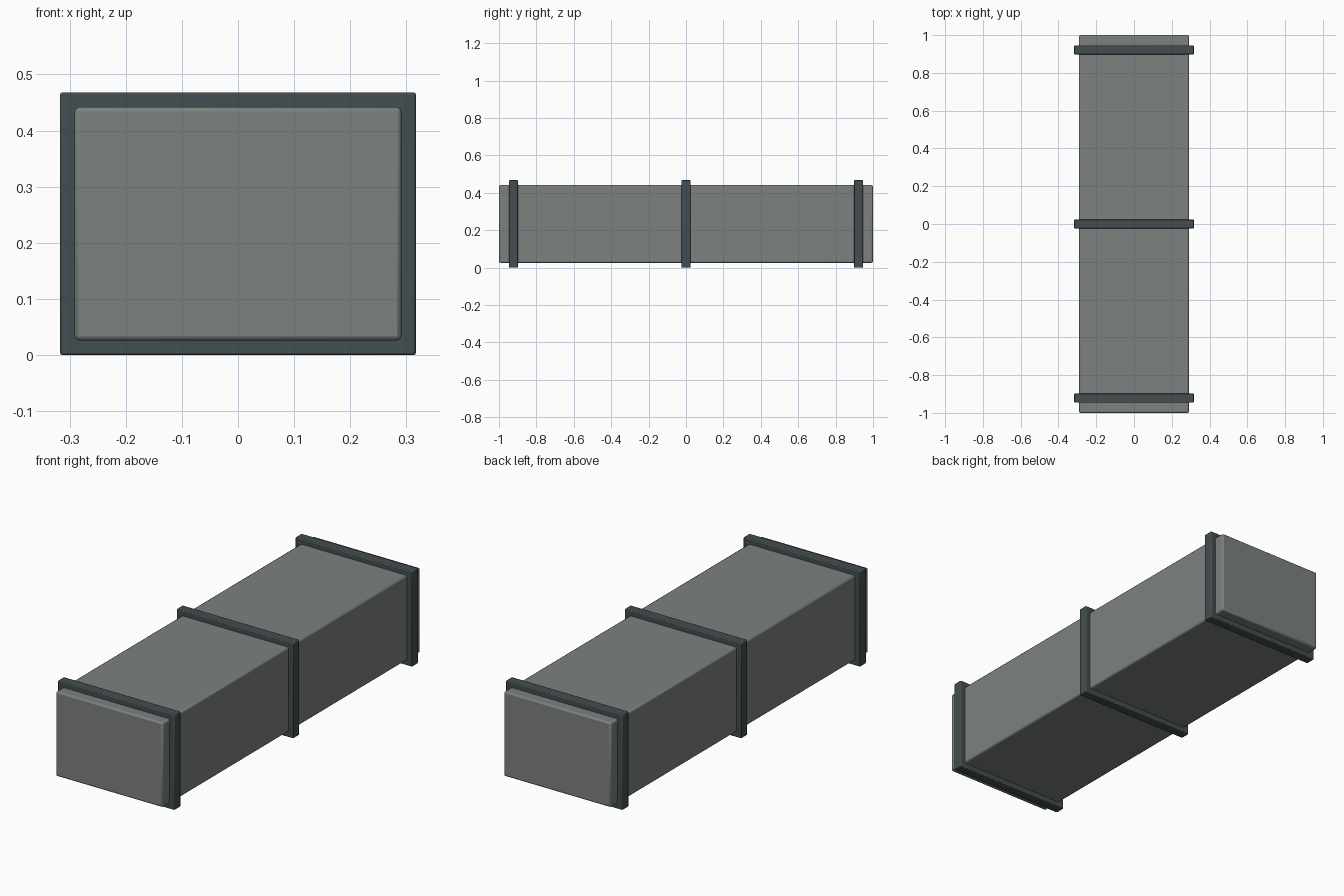
import bpy

if "Cube" in bpy.data.objects:
    bpy.data.objects.remove(bpy.data.objects["Cube"])


def material(name, color):
    mat = bpy.data.materials.new(name)
    mat.diffuse_color = (*color, 1)
    mat.use_nodes = True
    mat.node_tree.nodes["Principled BSDF"].inputs["Base Color"].default_value = mat.diffuse_color
    return mat


def box(name, size, center, bevel, mat):
    bpy.ops.mesh.primitive_cube_add(size=1, location=center)
    ob = bpy.context.object
    ob.name = name
    ob.scale = size
    bpy.ops.object.transform_apply(location=False, rotation=False, scale=True)
    mod = ob.modifiers.new("Bevel", 'BEVEL')
    mod.width = bevel
    mod.segments = 2
    ob.data.materials.append(mat)
    bpy.ops.object.shade_smooth_by_angle()
    return ob


duct_mat = material("duct_metal", (0.20, 0.22, 0.21))
flange_mat = material("flange_metal", (0.055, 0.075, 0.08))

HALF_W, HEIGHT, LIP, THICK = 0.317, 0.468, 0.026, 0.048
mid_z = HEIGHT / 2

# Long rectangular duct
box("duct_body", (2 * (HALF_W - LIP), 2, HEIGHT - 2 * LIP), (0, 0, mid_z), 0.008, duct_mat)

# Three flange frames, each made of two full-height posts and two rails
for label, y in (("front", -0.922), ("middle", 0), ("back", 0.922)):
    box(label + "_flange", (2 * HALF_W, THICK, HEIGHT), (0, y, mid_z), 0.004, flange_mat)
